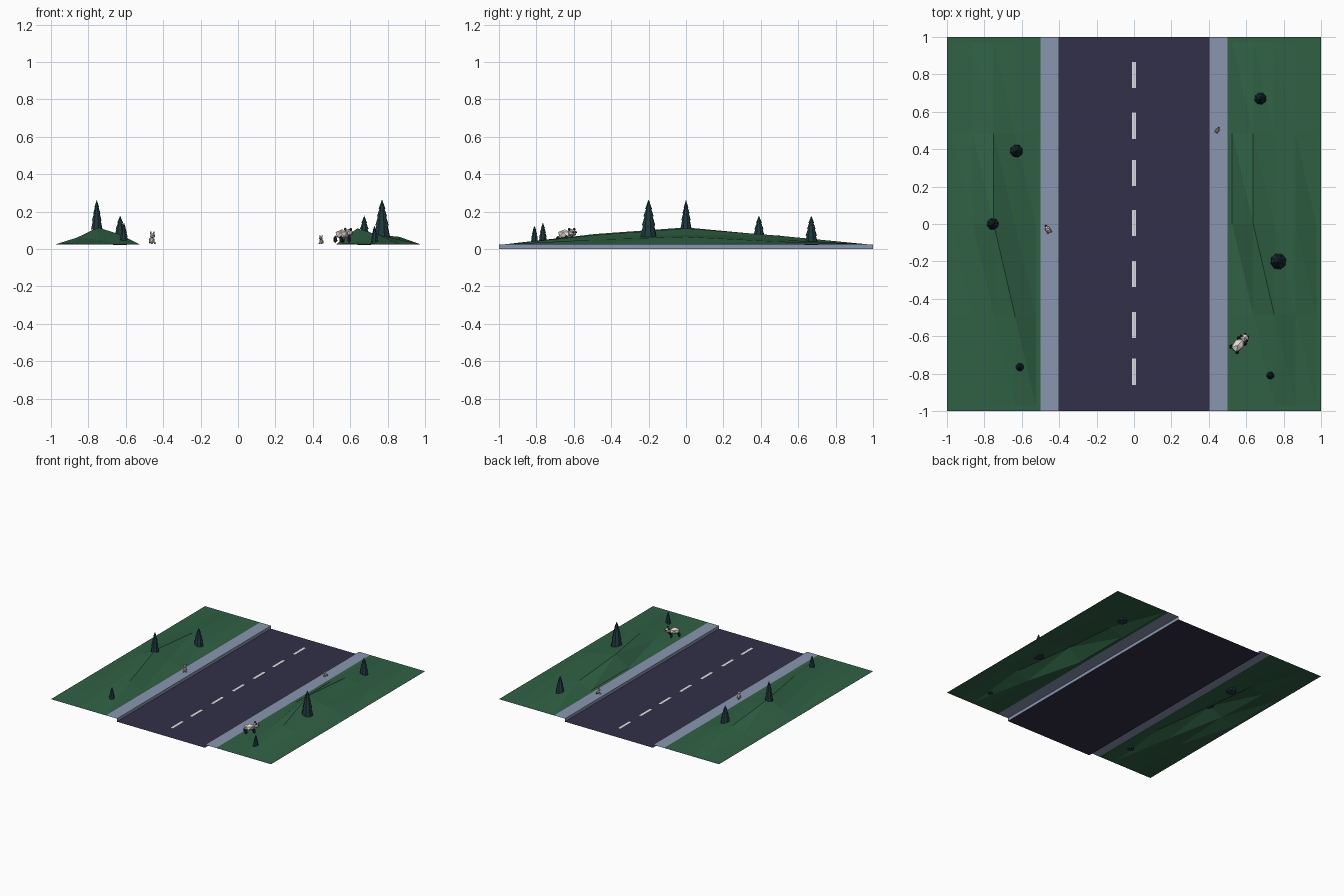
import bpy, bmesh, math
from mathutils import Matrix, Vector

if "Cube" in bpy.data.objects:
    bpy.data.objects.remove(bpy.data.objects["Cube"])


def mat(name, rgb):
    m = bpy.data.materials.new(name)
    lin = [((c / 255 + 0.055) / 1.055) ** 2.4 if c > 10 else c / 3295 for c in rgb]
    m.diffuse_color = (*lin, 1)
    m.use_nodes = True
    m.node_tree.nodes["Principled BSDF"].inputs["Base Color"].default_value = m.diffuse_color
    return m


ASPHALT = mat("asphalt", (50, 48, 72))
PAVING = mat("paving", (138, 150, 176))
PAINT = mat("road_paint", (222, 222, 222))
GRASS = mat("grass_green", (48, 97, 68))
PINE = mat("pine_green", (30, 56, 60))
FUR = mat("pale_fur", (232, 220, 215))
DARK = mat("dark_fur", (45, 40, 48))
CREAM = mat("cream_fur", (215, 200, 180))


def finish(name, bm, *mats):
    me = bpy.data.meshes.new(name)
    bm.to_mesh(me)
    bm.free()
    for m in mats:
        me.materials.append(m)
    ob = bpy.data.objects.new(name, me)
    bpy.context.collection.objects.link(ob)
    return ob


def rect(bm, x0, x1, y0, y1, z):
    bm.faces.new([bm.verts.new(p) for p in
                  ((x0, y0, z), (x1, y0, z), (x1, y1, z), (x0, y1, z))])


# Road surface
bm = bmesh.new()
rect(bm, -0.4, 0.4, -1, 1, 0)
finish("road", bm, ASPHALT)

# Centre line dashes
bm = bmesh.new()
for y in (-0.79, -0.54, -0.267, 0.005, 0.273, 0.525, 0.797):
    rect(bm, -0.01, 0.01, y - 0.07, y + 0.07, 0.002)
finish("lane_dashes", bm, PAINT)

# Sidewalks: open slab with a curb face toward the road
KERB = 0.025
for side, name in ((-1, "left_sidewalk"), (1, "right_sidewalk")):
    bm = bmesh.new()
    rect(bm, min(side * 0.4, side * 0.5), max(side * 0.4, side * 0.5), -1, 1, KERB)
    curb = [(side * 0.4, -side, 0), (side * 0.4, -side, KERB),
            (side * 0.4, side, KERB), (side * 0.4, side, 0)]
    bm.faces.new([bm.verts.new(p) for p in curb])
    finish(name, bm, PAVING)

# Grass verges: coarse grid, raised inner points make the hills
YS = (-1, -0.97, -0.485, 0, 0.485, 0.97, 1)
OFFS = (-0.25, -0.225, -0.1125, 0, 0.1125, 0.225, 0.25)


def verge(name, cx, rows):
    bm = bmesh.new()
    grid = []
    for j, y in enumerate(YS):
        line = []
        for i, o in enumerate(OFFS):
            z = rows[j - 2][i - 2] if 2 <= j <= 4 and 2 <= i <= 4 else KERB
            line.append(bm.verts.new((cx + o, y, z)))
        grid.append(line)
    for j in range(len(YS) - 1):
        for i in range(len(OFFS) - 1):
            a, b = grid[j][i], grid[j][i + 1]
            c, d = grid[j + 1][i + 1], grid[j + 1][i]
            bm.faces.new((a, b, d))
            bm.faces.new((b, c, d))
    finish(name, bm, GRASS)


verge("left_grass", -0.75, ((0.035, 0.05, 0.08), (0.06, 0.115, 0.06), (0.045, 0.07, 0.04)))
verge("right_grass", 0.75, ((0.035, 0.075, 0.05), (0.11, 0.075, 0.065), (0.072, 0.05, 0.04)))

# Pine trees: tiered eight-sided lathe
TIERS = ((1, 0), (0.68, 0.32), (0.84, 0.30), (0.48, 0.56), (0.64, 0.54),
         (0.28, 0.77), (0.42, 0.75))


def pine(n, x, y, z0, z1, r, sides=8):
    bm = bmesh.new()
    rings = []
    for fr, fz in TIERS:
        rings.append([bm.verts.new((x + r * fr * math.cos(math.tau * k / sides + 0.3),
                                    y + r * fr * math.sin(math.tau * k / sides + 0.3),
                                    z0 + (z1 - z0) * fz)) for k in range(sides)])
    tip = bm.verts.new((x, y, z1))
    bm.faces.new(rings[0][::-1])
    for k in range(sides):
        q = (k + 1) % sides
        for lo, hi in zip(rings, rings[1:]):
            bm.faces.new((lo[k], lo[q], hi[q], hi[k]))
        bm.faces.new((rings[-1][k], rings[-1][q], tip))
    finish("pine_tree_%d" % n, bm, PINE)


for n, t in enumerate(((0.675, 0.67, 0.022, 0.178, 0.038), (-0.63, 0.39, 0.02, 0.178, 0.04),
                       (-0.755, 0, 0.105, 0.262, 0.032), (0.77, -0.2, 0.065, 0.265, 0.045),
                       (-0.61, -0.765, 0.027, 0.14, 0.026), (0.73, -0.81, 0.03, 0.125, 0.022))):
    pine(n + 1, *t)


# Animals: faceted blobs given as (centre, radii, material index), mirrored pairs via y
def blob(bm, c, radii, mi):
    m = Matrix.Translation(Vector(c)) @ Matrix.Diagonal((*radii, 1))
    out = bmesh.ops.create_icosphere(bm, subdivisions=1, radius=1, matrix=m)
    for f in {f for v in out["verts"] for f in v.link_faces}:
        f.material_index = mi


def animal(name, loc, heading, size, parts, fur):
    bm = bmesh.new()
    for (x, y, z), radii, mi in parts:
        for s in ((1, -1) if y else (1,)):
            blob(bm, (x, y * s, z), radii, mi)
    ob = finish(name, bm, fur, DARK)
    ob.location = loc
    ob.rotation_euler.z = math.radians(heading)
    ob.scale = (size,) * 3


WALKER = (((-0.1, 0, 0.42), (0.42, 0.30, 0.26), 0),      # body
          ((0.40, 0, 0.50), (0.22, 0.24, 0.21), 0),      # head
          ((0.36, 0.19, 0.68), (0.07, 0.08, 0.08), 1),   # ears
          ((0.56, 0.10, 0.53), (0.06, 0.06, 0.06), 1),   # eye patches
          ((0.20, 0.22, 0.19), (0.11, 0.10, 0.21), 1),   # front legs
          ((-0.38, 0.20, 0.17), (0.12, 0.11, 0.19), 1))  # hind legs
SITTER = (((-0.05, 0, 0.30), (0.28, 0.24, 0.30), 0),     # body
          ((0.10, 0, 0.66), (0.21, 0.22, 0.19), 0),      # head
          ((0.06, 0.14, 0.90), (0.07, 0.07, 0.14), 0),   # ears
          ((0.28, 0.09, 0.69), (0.04, 0.04, 0.04), 1),   # eyes
          ((0.22, 0.14, 0.10), (0.12, 0.08, 0.10), 0),   # feet
          ((-0.33, 0, 0.16), (0.09, 0.09, 0.09), 1))     # tail

animal("large_animal", (0.563, -0.64, 0.033), 48, 0.106, WALKER, FUR)
animal("sitting_animal", (-0.46, -0.03, KERB), -60, 0.068, SITTER, FUR)
animal("small_animal", (0.445, 0.5, KERB), -120, 0.048, SITTER, CREAM)
